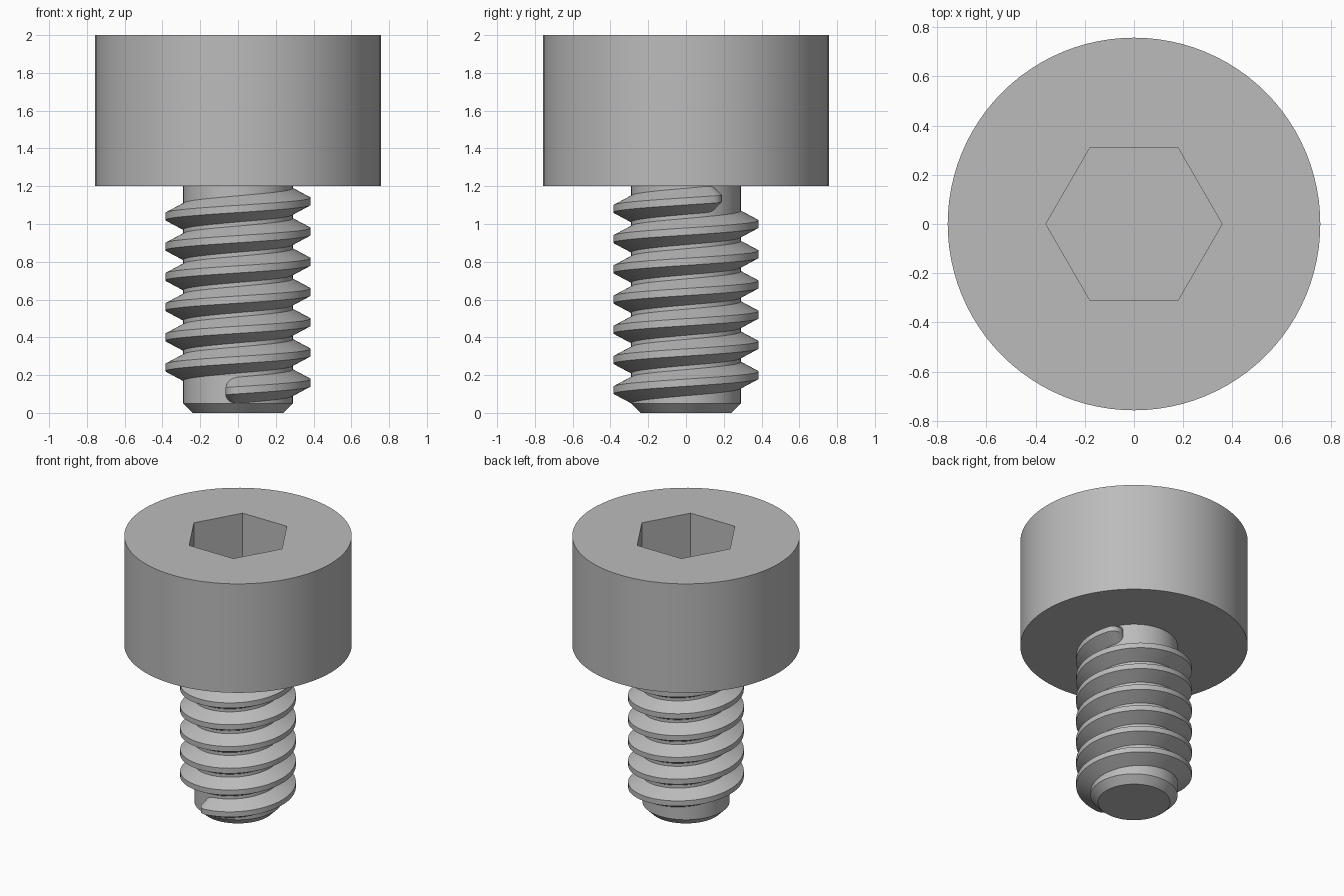
import bpy
import bmesh
from math import pi, cos, sin, radians

if "Cube" in bpy.data.objects:
    bpy.data.objects.remove(bpy.data.objects["Cube"])

SEGMENTS = 96
HEAD_R, CORE_R, HEAD_Z, TOP_Z = 0.757, 0.29, 1.2, 2.0
HEX_APOTHEM, SOCKET_DEPTH = 0.31, 0.42
PITCH, THREAD_DEPTH, CREST_HALF, SLOPE = 0.16, 0.095, 0.019, 0.53

steel = bpy.data.materials.new("grey steel")
steel.use_nodes = True
grey = (0.5, 0.5, 0.5, 1)
steel.diffuse_color = grey
steel.node_tree.nodes["Principled BSDF"].inputs["Base Color"].default_value = grey


def finish(name, bm):
    bmesh.ops.recalc_face_normals(bm, faces=bm.faces)
    mesh = bpy.data.meshes.new(name)
    bm.to_mesh(mesh)
    bm.free()
    mesh.materials.append(steel)
    obj = bpy.data.objects.new(name, mesh)
    bpy.context.collection.objects.link(obj)
    bpy.ops.object.select_all(action="DESELECT")
    obj.select_set(True)
    bpy.context.view_layer.objects.active = obj
    bpy.ops.object.shade_smooth_by_angle(angle=radians(30))
    return obj


def skin(bm, loops):
    """Join closed loops in order and cap both ends."""
    for a, b in zip(loops, loops[1:]):
        for i in range(len(a)):
            j = (i + 1) % len(a)
            bm.faces.new((a[i], a[j], b[j], b[i]))
    bm.faces.new(loops[0])
    bm.faces.new(loops[-1])


def round_ring(r):
    return lambda a: r


def hex_ring(a):
    # Hexagon with corners on the x axis
    return HEX_APOTHEM / cos(a % (pi / 3) - pi / 6)


def lathe(name, rings):
    bm = bmesh.new()
    angles = [2 * pi * i / SEGMENTS for i in range(SEGMENTS)]
    loops = [[bm.verts.new((f(a) * cos(a), f(a) * sin(a), z)) for a in angles]
             for f, z in rings]
    skin(bm, loops)
    return finish(name, bm)


# Cylindrical head with a hexagonal socket
lathe("socket_head", [
    (round_ring(HEAD_R), HEAD_Z), (round_ring(HEAD_R), TOP_Z),
    (hex_ring, TOP_Z), (hex_ring, TOP_Z - SOCKET_DEPTH)])

# Shank core with a chamfered tip
lathe("shank", [
    (round_ring(0.24), 0), (round_ring(CORE_R), 0.05),
    (round_ring(CORE_R), HEAD_Z + 0.02)])

# Helical thread: a trapezoid swept upward, rounding into the core at both ends
start, end, fade = radians(-90), radians(23 + 360 * 6), 0.22
fade_steps = [i / 10 for i in range(1, 11)]
stations = [(start - fade * sin(t * pi / 2), cos(t * pi / 2)) for t in reversed(fade_steps)]
turn_steps = round((end - start) / (2 * pi) * SEGMENTS)
stations += [(start + (end - start) * i / turn_steps, 1) for i in range(turn_steps + 1)]
stations += [(end + fade * sin(t * pi / 2), cos(t * pi / 2)) for t in fade_steps]

bm = bmesh.new()
loops = []
for angle, height in stations:
    z = 0.16 + PITCH * angle / (2 * pi)
    inner = CORE_R - 0.01
    crest = CORE_R + THREAD_DEPTH * height
    root_half = CREST_HALF + SLOPE * (crest - inner)
    section = [(inner, -root_half), (crest, -CREST_HALF),
               (crest, CREST_HALF), (inner, root_half)]
    loops.append([bm.verts.new((r * cos(angle), r * sin(angle), z + dz))
                  for r, dz in section])
skin(bm, loops)
finish("thread", bm)
